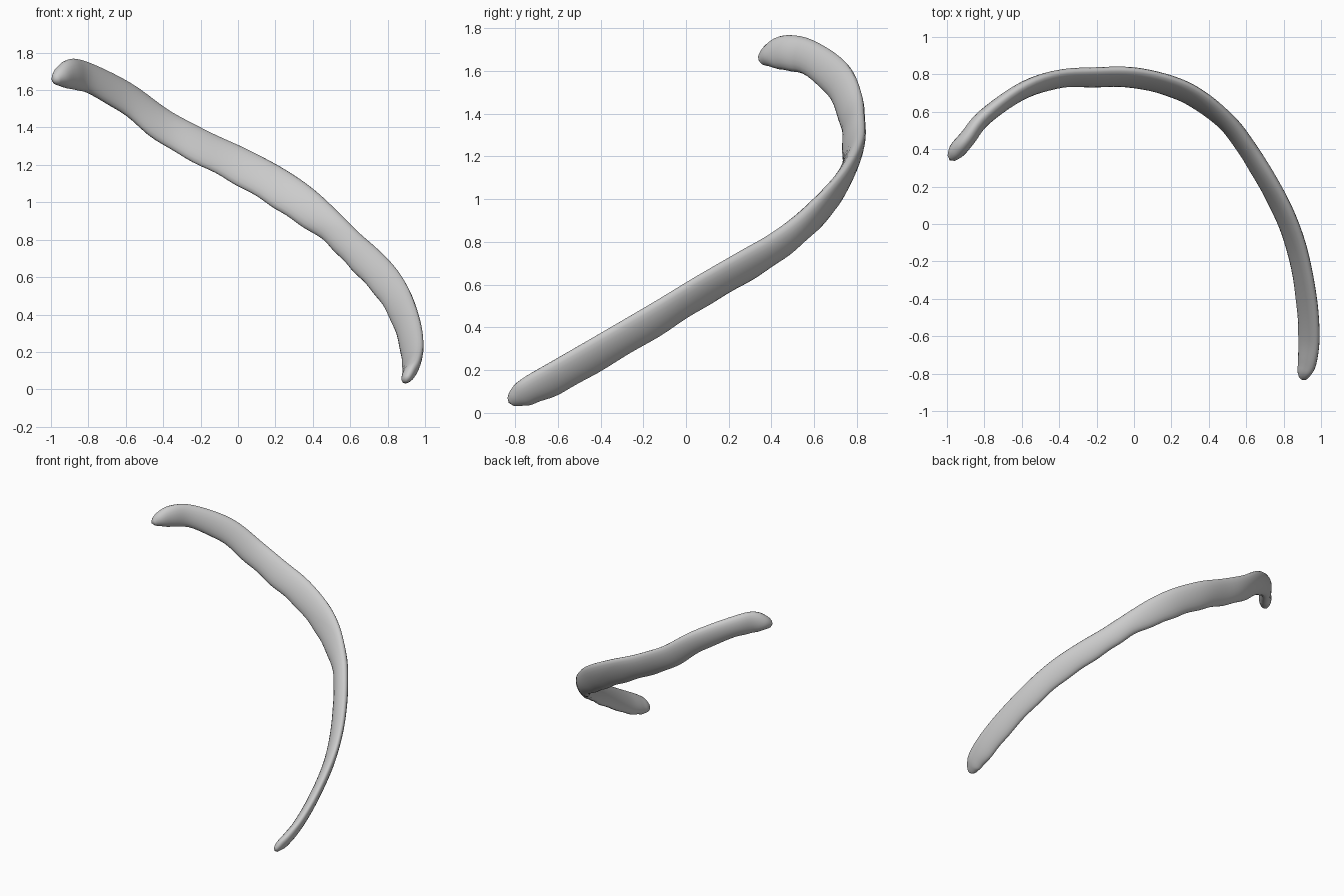
import bpy, bmesh, math
from mathutils import Vector

cube = bpy.data.objects.get("Cube")
if cube:
    bpy.data.objects.remove(cube, do_unlink=True)

# Stations along the curved bar: x, y, z, half width, half thickness, outward lean in degrees
STATIONS = [
    (-.975, .355, 1.655, .028, .026, 0),
    (-.945, .395, 1.672, .058, .045, 0),
    (-.89, .46, 1.685, .082, .045, 2),
    (-.80, .57, 1.665, .083, .042, 8),
    (-.60, .71, 1.56, .09, .040, 14),
    (-.40, .775, 1.41, .095, .038, 18),
    (-.20, .785, 1.298, .10, .038, 22),
    (0, .782, 1.20, .104, .038, 22),
    (.20, .735, 1.088, .105, .038, 22),
    (.35, .66, .985, .10, .038, 22),
    (.50, .54, .868, .083, .042, 20),
    (.60, .41, .768, .084, .042, 22),
    (.70, .25, .672, .09, .040, 24),
    (.80, .06, .562, .091, .036, 26),
    (.875, -.15, .432, .09, .036, 26),
    (.922, -.40, .285, .09, .036, 28),
    (.935, -.60, .17, .088, .036, 30),
    (.925, -.73, .105, .074, .036, 32),
    (.908, -.79, .072, .052, .030, 32),
    (.90, -.82, .052, .026, .018, 32),
]
STEPS, SIDES = 5, 20


def blend(a, b, c, d, t):
    """Smooth curve through b and c."""
    return [.5 * (2 * q + (r - p) * t + (2 * p - 5 * q + 4 * r - s) * t * t
                  + (3 * q - p - 3 * r + s) * t ** 3) for p, q, r, s in zip(a, b, c, d)]


def smooth_path():
    last = len(STATIONS) - 1
    path = []
    for i in range(last):
        four = [STATIONS[min(max(i + k, 0), last)] for k in (-1, 0, 1, 2)]
        path += [blend(*four, s / STEPS) for s in range(STEPS)]
    return path + [list(STATIONS[-1])]


def add_ring(bm, path, i):
    """Oval section, leaning away from the inside of the curve."""
    x, y, z, half_w, half_t, lean = path[i]
    ahead, behind = path[min(i + 1, len(path) - 1)], path[max(i - 1, 0)]
    along = (Vector(ahead[:3]) - Vector(behind[:3])).normalized()
    out = Vector((-along.y, along.x, 0)).normalized()
    lean = math.radians(lean)
    wide = Vector((0, 0, 1)) * math.cos(lean) + out * math.sin(lean)
    wide = (wide - along * wide.dot(along)).normalized()
    thick = along.cross(wide)
    ring = []
    for k in range(SIDES):
        a = math.tau * k / SIDES
        w = math.cos(a) * half_w
        if w < 0:  # gently uneven lower edge
            w *= 1 + .03 * math.sin(i * 1.1)
        ring.append(bm.verts.new(Vector((x, y, z)) + wide * w + thick * math.sin(a) * half_t))
    return ring


def cap(bm, ring, push):
    centre = sum((v.co for v in ring), Vector()) / SIDES
    tip = bm.verts.new(centre + push)
    for k in range(SIDES):
        bm.faces.new((ring[k], ring[(k + 1) % SIDES], tip))


# Curved bone sweep with rounded ends
bm = bmesh.new()
path = smooth_path()
rings = [add_ring(bm, path, i) for i in range(len(path))]
for r, s in zip(rings, rings[1:]):
    for k in range(SIDES):
        n = (k + 1) % SIDES
        bm.faces.new((r[k], r[n], s[n], s[k]))
cap(bm, rings[0], Vector((-.01, -.015, -.005)))
cap(bm, rings[-1], Vector((-.002, -.01, -.005)))
bmesh.ops.recalc_face_normals(bm, faces=bm.faces)
mesh = bpy.data.meshes.new("rib_bone")
bm.to_mesh(mesh)
bm.free()
rib = bpy.data.objects.new("rib_bone", mesh)
bpy.context.collection.objects.link(rib)

# Plain light grey
grey = bpy.data.materials.new("light_grey")
grey.use_nodes = True
colour = (.6, .6, .6, 1)
grey.diffuse_color = colour
grey.node_tree.nodes["Principled BSDF"].inputs["Base Color"].default_value = colour
mesh.materials.append(grey)

bpy.ops.object.select_all(action='DESELECT')
rib.select_set(True)
bpy.context.view_layer.objects.active = rib
bpy.ops.object.shade_smooth_by_angle(angle=math.radians(60))
